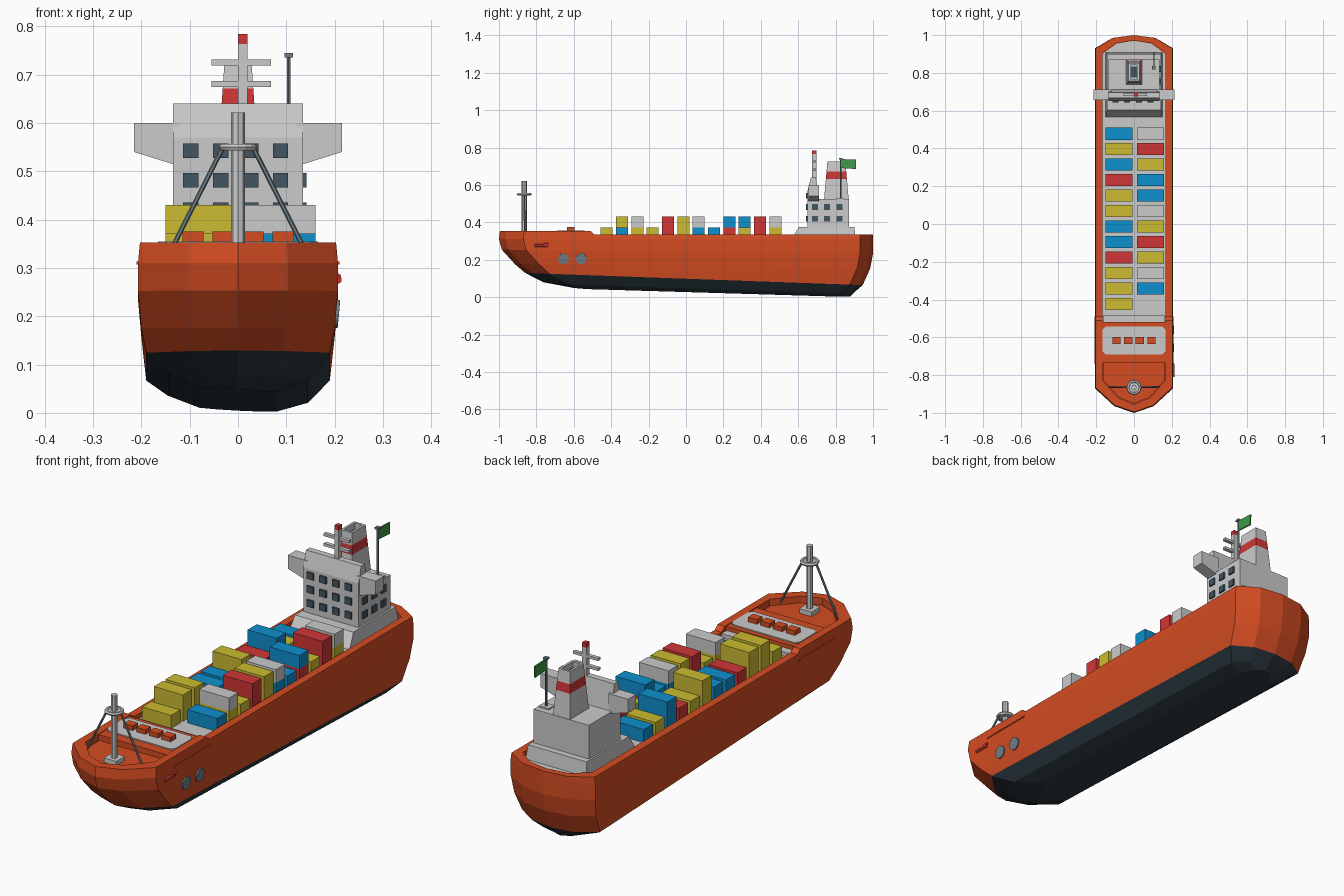
import bpy, bmesh, math
from mathutils import Vector
from mathutils.bvhtree import BVHTree

if "Cube" in bpy.data.objects:
    bpy.data.objects.remove(bpy.data.objects["Cube"])


def mat(name, rgb):
    m = bpy.data.materials.new(name)
    m.diffuse_color = [(c / 255 / 12.92 if c < 11 else ((c / 255 + .055) / 1.055) ** 2.4) for c in rgb] + [1]
    m.use_nodes = True
    m.node_tree.nodes["Principled BSDF"].inputs["Base Color"].default_value = m.diffuse_color
    return m


ORANGE = mat("orange", (212, 76, 34))
DARK = mat("dark_hull", (44, 58, 66))
GREY = mat("light_grey", (203, 203, 203))
YELLOW = mat("yellow", (204, 188, 50))
BLUE = mat("blue", (14, 144, 206))
RED = mat("red", (208, 54, 54))
GREEN = mat("green", (62, 152, 72))
WINDOW = mat("window", (66, 86, 98))
STEEL = mat("steel", (112, 126, 134))
COLOURS = dict(y=YELLOW, b=BLUE, r=RED, g=GREY)


def finish(name, bm, *mats):
    bmesh.ops.recalc_face_normals(bm, faces=bm.faces)
    me = bpy.data.meshes.new(name)
    bm.to_mesh(me)
    bm.free()
    ob = bpy.data.objects.new(name, me)
    bpy.context.collection.objects.link(ob)
    for m in mats:
        me.materials.append(m)
    return ob


def loft(name, rings, *mats, rule=None):
    """Skin closed rings of equal point count, capped at both ends."""
    bm = bmesh.new()
    vs = [[bm.verts.new(p) for p in r] for r in rings]
    n = len(rings[0])
    for k in range(len(vs) - 1):
        for i in range(n):
            j = (i + 1) % n
            f = bm.faces.new((vs[k][i], vs[k][j], vs[k + 1][j], vs[k + 1][i]))
            f.material_index = rule(k) if rule else 0
    f = bm.faces.new(vs[0])
    f.material_index = rule(0) if rule else 0
    f = bm.faces.new(vs[-1])
    f.material_index = rule(len(vs) - 2) if rule else 0
    return finish(name, bm, *mats)


def rect(x0, x1, y0, y1, z):
    return [(x0, y0, z), (x1, y0, z), (x1, y1, z), (x0, y1, z)]


def box(name, x0, x1, y0, y1, z0, z1, m):
    return loft(name, [rect(x0, x1, y0, y1, z0), rect(x0, x1, y0, y1, z1)], m)


def extrude_x(name, yz, x0, x1, m):
    return loft(name, [[(x, y, z) for y, z in yz] for x in (x0, x1)], m)


def rod(name, a, b, r, m, sides=8):
    a, b = Vector(a), Vector(b)
    bm = bmesh.new()
    bmesh.ops.create_cone(bm, cap_ends=True, segments=sides, radius1=r, radius2=r, depth=(b - a).length)
    bm.transform((b - a).to_track_quat('Z', 'Y').to_matrix().to_4x4())
    bmesh.ops.translate(bm, verts=bm.verts, vec=(a + b) / 2)
    return finish(name, bm, m)


# Hull: horizontal outlines from keel to rail, then over the rail to the deck
def outline(hw, bow, stern, z):
    sh = min(bow + .13, -.53)
    half = [(0, bow), (hw * .5, bow + .035), (hw, sh), (hw, -.51), (hw, -.49),
            (hw, stern - .07), (hw * .55, stern - .015), (0, stern)]
    pts = half + [(-x, y) for x, y in half[-2:0:-1]]
    return [(x, y, z(x, y)) for x, y in pts]


rail = lambda x, y: .353 if y < -.5 else .335
levels = [(.004, .03, .08, -.6, .88, .05), (.026, .032, .145, -.76, .9, .05),
          (.066, .036, .19, -.86, .945, 0), (.155, .012, .2, -.915, .985, 0),
          (.235, .01, .207, -.985, 1, 0), (.31, 0, .207, -1, 1, 0)]
rings = [outline(w, b, s, lambda x, y, z=z, k=k, t=t: z + k * (.9 - y) - t * x)
         for z, k, w, b, s, t in levels]
rings += [outline(.203, -.995, 1, rail), outline(.168, -.955, .972, rail),
          outline(.168, -.955, .972, lambda x, y: .308)]
hull = loft("hull", rings, DARK, ORANGE, rule=lambda k: 0 if k < 2 else 1)

# Decks
plan = [(.168, -.51), (.168, .9), (.092, .955), (0, .97)]
plan += [(-x, y) for x, y in plan[-2::-1]]
loft("main_deck", [[(x, y, z) for x, y in plan] for z in (.306, .313)], GREY)
box("deck_step", -.165, .165, -.525, -.485, .308, .332, GREY)
box("forecastle_deck", -.169, .169, -.735, -.52, .308, .35, ORANGE)
plan = [(.15, -.69), (.166, -.675), (.166, -.56), (.15, -.542)]
plan += [(-x, y) for x, y in reversed(plan)]
loft("forecastle_panel", [[(x, y, z) for x, y in plan] for z in (.345, .355)], GREY)
bow = [(0, -.95), (.08, -.918), (.164, -.825), (.164, -.73), (-.164, -.73), (-.164, -.825), (-.08, -.918)]
loft("bow_deck", [[(x, y, z) for x, y in bow] for z in (.306, .325)], ORANGE)
for x in (-.093, -.031, .031, .093):
    box("deck_hatch", x - .022, x + .022, -.635, -.597, .35, .375, ORANGE)

# Foremast with ring and stays
rod("foremast", (0, -.865, .32), (0, -.865, .622), .014, GREY)
box("foremast_base", -.03, .03, -.895, -.835, .32, .345, GREY)
bpy.ops.mesh.primitive_torus_add(location=(0, -.865, .55), major_radius=.032, minor_radius=.008,
                                 major_segments=16, minor_segments=6)
bpy.context.object.name = "foremast_ring"
bpy.context.object.data.materials.append(GREY)
rod("ring_plate", (0, -.865, .545), (0, -.865, .553), .03, GREY, 12)
for s in (-1, 1):
    rod("mast_stay", (s * .032, -.865, .548), (s * .142, -.862, .33), .005, STEEL, 6)

# Containers: lower and upper tiers for port and starboard, stern to bow
tiers = {(-.15, -.008, 0): "bybryybbryyy", (-.15, -.008, 1): "..b..y...yy.",
         (.015, .16, 0): "yryrbbyryyb.", (.015, .16, 1): "gr.b.gyr.g.."}
for (x0, x1, t), row in tiers.items():
    for i, c in enumerate(row):
        if c != '.':
            y = .478 - .082 * i
            box("container", x0, x1, y - .032, y + .032, .312 + .059 * t, .371 + .059 * t, COLOURS[c])

# Deckhouse
loft("deckhouse_base", [rect(-.15, .15, .565, .908, .31), rect(-.143, .143, .603, .9, .375)], GREY)
box("deckhouse", -.135, .135, .65, .872, .37, .524, GREY)
extrude_x("bridge", [(.65, .52), (.65, .57), (.668, .64), (.695, .64), (.712, .52)], -.135, .135, GREY)
for s in (-1, 1):
    prof = [(.12, .512), (.135, .515), (.215, .54), (.215, .6), (.12, .6)]
    loft("bridge_wing", [[(s * x, y, z) for x, z in prof] for y in (.656, .712)], GREY)
for z in (.42, .482, .543):
    for x in (-.098, -.036, .026, .088):
        box("front_window", x - .016, x + .016, .642, .651, z - .015, z + .015, WINDOW)
for z in (.42, .482):
    for y in (.69, .755, .82):
        box("side_window", .134, .142, y - .016, y + .016, z - .015, z + .015, WINDOW)

# Radar mast
box("radar_mast", 0, .02, .675, .697, .63, .764, GREY)
box("radar_mast_tip", 0, .02, .675, .697, .764, .784, RED)
for z in (.681, .725):
    box("radar_bar", -.055, .068, .678, .694, z - .006, z + .006, GREY)

# Funnel with red band and open top
def funnel_ring(z, inset=0):
    t = (z - .52) / .205
    w = .042 - .014 * t - inset
    return rect(-w, w, .738 + .018 * t + inset, .87 - .018 * t - inset, z)


loft("funnel", [funnel_ring(.52), funnel_ring(.632), funnel_ring(.672), funnel_ring(.725),
                funnel_ring(.725, .01), funnel_ring(.695, .012)],
     GREY, RED, rule=lambda k: 1 if k == 1 else 0)
box("funnel_grating", -.016, .016, .775, .833, .694, .7, WINDOW)

# Flag
box("flag_base", .08, .13, .805, .845, .52, .53, GREY)
rod("flag_pole", (.105, .828, .52), (.105, .828, .74), .0045, STEEL, 6)
box("flag_pole_cap", .096, .114, .819, .837, .736, .745, STEEL)
extrude_x("flag", [(.83, .69), (.908, .685), (.91, .735), (.83, .738)], .102, .108, GREEN)

# Starboard hull fittings, set on the hull surface
bvh = BVHTree.FromPolygons([v.co for v in hull.data.vertices], [p.vertices[:] for p in hull.data.polygons])


def on_hull(y, z):
    p, n, _, _ = bvh.ray_cast(Vector((1, y, z)), Vector((-1, 0, 0)))
    return p, (n if n.x > 0 else -n)


for y in (-.655, -.56):
    p, n = on_hull(y, .205)
    rod("hull_disc", p - n * .004, p + n * .006, .029, STEEL, 16)
for y0, y1, z, r in ((-.81, -.74, .275, .008), (-.76, -.735, .282, .007)):
    rod("hull_marker", on_hull(y0, z)[0], on_hull(y1, z)[0], r, RED, 6)
for s in (-1, 1):
    box("hull_ledge", s * .203, s * .21, -.74, -.49, .307, .313, ORANGE)
